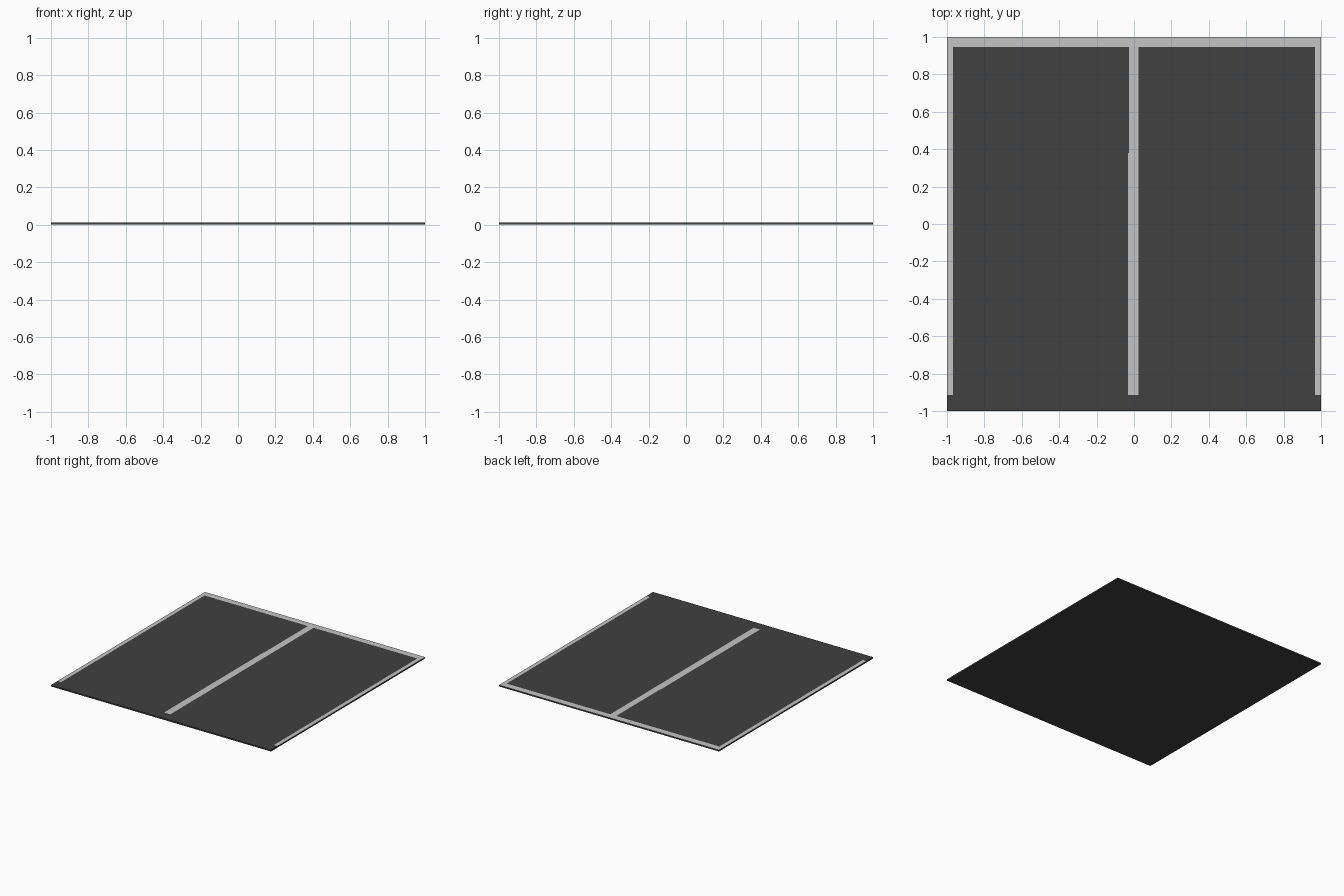
import bpy, bmesh
from mathutils import Vector

if "Cube" in bpy.data.objects:
    bpy.data.objects.remove(bpy.data.objects["Cube"])

T = 0.012  # slab thickness


def material(name, v):
    m = bpy.data.materials.new(name)
    m.diffuse_color = (v, v, v, 1)
    m.use_nodes = True
    m.node_tree.nodes["Principled BSDF"].inputs["Base Color"].default_value = m.diffuse_color
    return m


# Slab box
bm = bmesh.new()
bmesh.ops.create_cube(bm, size=2)
for v in bm.verts:
    v.co.z = T if v.co.z > 0 else 0


# Cut the marking outlines into the top face only
def cut(co, no):
    faces = [f for f in bm.faces if f.normal.z > 0.5]
    geom = faces + list({e for f in faces for e in f.edges}) + list({v for f in faces for v in f.verts})
    bmesh.ops.bisect_plane(bm, geom=geom, plane_co=Vector(co), plane_no=Vector(no), dist=1e-6)
    bm.normal_update()


for x in (-0.967, -0.032, -0.028, 0.025, 0.967):
    cut((x, 0, 0), (1, 0, 0))
for y in (-0.915, 0.38, 0.947):
    cut((0, y, 0), (0, 1, 0))


def is_line(c):
    left = -0.028 if c.y > 0.38 else -0.032
    stripe = abs(c.x) > 0.967 or left < c.x < 0.025
    return c.y > 0.947 or (c.y > -0.915 and stripe)


# Pale kerb, side and centre lines on dark asphalt
for f in bm.faces:
    f.material_index = int(f.normal.z > 0.5 and is_line(f.calc_center_median()))

me = bpy.data.meshes.new("road_slab")
bm.to_mesh(me)
bm.free()
me.materials.append(material("dark asphalt", 0.052))
me.materials.append(material("pale line paint", 0.55))
bpy.context.collection.objects.link(bpy.data.objects.new("road_slab", me))
